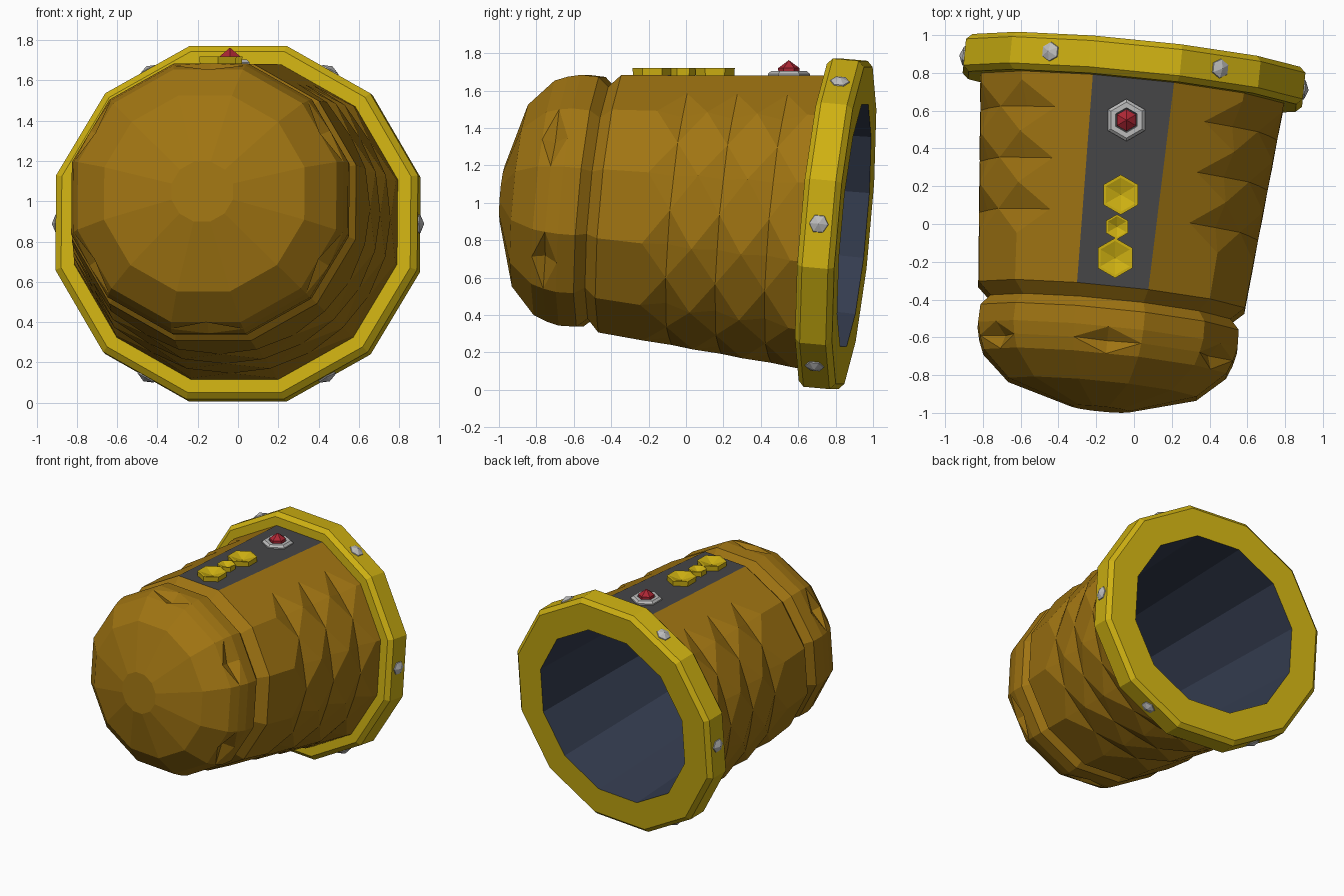
import bpy, bmesh
from math import sin, cos, pi, radians
from mathutils import Matrix, Vector

cube = bpy.data.objects.get("Cube")
if cube:
    bpy.data.objects.remove(cube)


def material(name, color):
    m = bpy.data.materials.new(name)
    m.use_nodes = True
    m.diffuse_color = (*color, 1)
    m.node_tree.nodes["Principled BSDF"].inputs["Base Color"].default_value = (*color, 1)
    return m


BRONZE = material("bronze", (0.35, 0.175, 0.006))
GOLD = material("gold", (0.62, 0.44, 0.006))
NAVY = material("dark navy", (0.035, 0.046, 0.08))
CHARCOAL = material("charcoal", (0.06, 0.06, 0.063))
STEEL = material("steel", (0.5, 0.5, 0.5))
RED = material("red", (0.42, 0.02, 0.035))

# Tilted frame: local z runs from the closed dome to the open rim, local y is up
axis = Vector((0.1, 1, -0.09)).normalized()
side = -axis.cross(Vector((0, 0, 1))).normalized()
up = axis.cross(side)
FRAME = Matrix((side, up, axis)).transposed().to_4x4()
FRAME = Matrix.Translation((0, 0.8, 0.888)) @ FRAME @ Matrix.Diagonal((1.025, 1, 1, 1))


def finish(name, bm, mat, matrix, inward=False):
    bmesh.ops.recalc_face_normals(bm, faces=bm.faces)
    if inward:
        bmesh.ops.reverse_faces(bm, faces=bm.faces)
    bm.transform(matrix)
    mesh = bpy.data.meshes.new(name)
    bm.to_mesh(mesh)
    bm.free()
    mesh.materials.append(mat)
    obj = bpy.data.objects.new(name, mesh)
    bpy.context.collection.objects.link(obj)
    return obj


def revolve(name, profile, sides, mat, matrix, phase=0.0, inward=False):
    """Turn (radius, height) points about z; zero radius closes to a point."""
    bm = bmesh.new()
    rings = []
    for r, h in profile:
        n = sides if r > 0 else 1
        ring = [bm.verts.new((r * cos(phase + 2 * pi * i / sides),
                              r * sin(phase + 2 * pi * i / sides), h)) for i in range(n)]
        rings.append(ring * (sides // n))
    for a, b in zip(rings, rings[1:]):
        for i in range(sides):
            j = (i + 1) % sides
            bm.faces.new(list(dict.fromkeys((a[i], a[j], b[j], b[i]))))
    return finish(name, bm, mat, matrix, inward)


# Shell: dome, groove and tapered body, with hammered diamond dents
FLAT = cos(pi / 12)
BODY_FRONT, BODY_BACK = -1.2, -0.09


def body_radius(t):
    return 0.715 + 0.1 * (t - BODY_FRONT) / (BODY_BACK - BODY_FRONT)


profile = [(-1.795, 0.155), (-1.69, 0.505), (-1.555, 0.652), (-1.485, 0.68),
           (-1.415, 0.697), (-1.32, 0.694), (-1.265, 0.645)]
DOME_DENT = 3
first_body = len(profile)
profile += [(t, body_radius(t)) for t in
            (BODY_FRONT, -0.955, -0.82, -0.685, -0.55, -0.415, -0.28, -0.145, BODY_BACK)]
body_dents = {first_body + i for i in (2, 4, 6)}


def dent_depth(row, col):
    if row == DOME_DENT and col % 4 == 2:
        return 0.05
    if row in body_dents and col % 2 == 1 and col not in (5, 7):
        return 0.045
    return 0


bm = bmesh.new()
grid = []
for row, (t, radius) in enumerate(profile):
    line = []
    for col in range(24):
        r = radius * (1 if col % 2 else FLAT) - dent_depth(row, col)
        a = col * pi / 12
        line.append(bm.verts.new((r * cos(a), r * sin(a), t)))
    grid.append(line)
bm.faces.new(grid[0])
for row in range(len(grid) - 1):
    for col in range(24):
        if row >= first_body and col in (5, 6):
            continue  # opening filled by the top panel
        keys = [(row, col), (row, col + 1), (row + 1, col + 1), (row + 1, col)]
        q = [grid[r][c % 24] for r, c in keys]
        dented = [i for i, (r, c) in enumerate(keys) if dent_depth(r, c % 24)]
        if dented:
            i = dented[0]
            q = q[i:] + q[:i]
            bm.faces.new((q[0], q[1], q[3]))
            bm.faces.new((q[1], q[2], q[3]))
        else:
            bm.faces.new(q)
finish("shell", bm, BRONZE, FRAME)

# Top panel with a bevelled, sunken centre
bm = bmesh.new()
corners = []
for t, signs in ((BODY_FRONT, (-1, 1)), (BODY_BACK, (1, -1))):
    r = body_radius(t)
    corners += [bm.verts.new((s * r * sin(pi / 12), r * FLAT, t)) for s in signs]
face = bm.faces.new(corners)
face.normal_update()
if face.normal.y < 0:
    face.normal_flip()
bmesh.ops.inset_region(bm, faces=[face], thickness=0.06, depth=-0.02)
panel = finish("top_panel", bm, CHARCOAL, FRAME)
if panel.data.polygons[0].normal.z < 0:
    panel.data.flip_normals()

# Rim collar and hollow inside
revolve("rim_collar", [(0.77, -0.1), (0.88, -0.1), (0.912, -0.07), (0.912, 0.07),
                       (0.88, 0.1), (0.672, 0.1)], 12, GOLD, FRAME, pi / 12)
revolve("inner_wall", [(0.672, 0.1), (0.61, -1.45), (0, -1.45)], 12, NAVY, FRAME,
        pi / 12, inward=True)

# Rivets around the rim
for i in range(6):
    place = (FRAME @ Matrix.Rotation(i * pi / 3, 4, 'Z')
             @ Matrix.Translation((0.912 * FLAT, 0, 0)) @ Matrix.Rotation(pi / 2, 4, 'Y'))
    revolve(f"rim_rivet_{i + 1}", [(0.056, -0.01), (0.05, 0.006), (0, 0.026)], 6, STEEL, place)

# Dished gold knobs on the panel
for i, (x, y, r) in enumerate(((-0.07, 0.155, 0.106), (-0.09, -0.015, 0.066), (-0.1, -0.18, 0.106))):
    revolve(f"gold_knob_{i + 1}", [(r * 0.95, 0), (r, 0.075), (r * 0.85, 0.075), (0, 0.045)],
            6, GOLD, Matrix.Translation((x, y, 1.645)), pi / 2)

# Red gem in a steel setting
seat = Matrix.Translation((-0.04, 0.55, 1.645))
revolve("gem_setting", [(0.112, 0), (0.112, 0.045), (0.095, 0.06), (0.066, 0.06), (0.06, 0.02)],
        6, STEEL, seat, pi / 2)
revolve("red_gem", [(0.05, 0), (0.058, 0.075), (0, 0.118)], 6, RED, seat, pi / 2)
